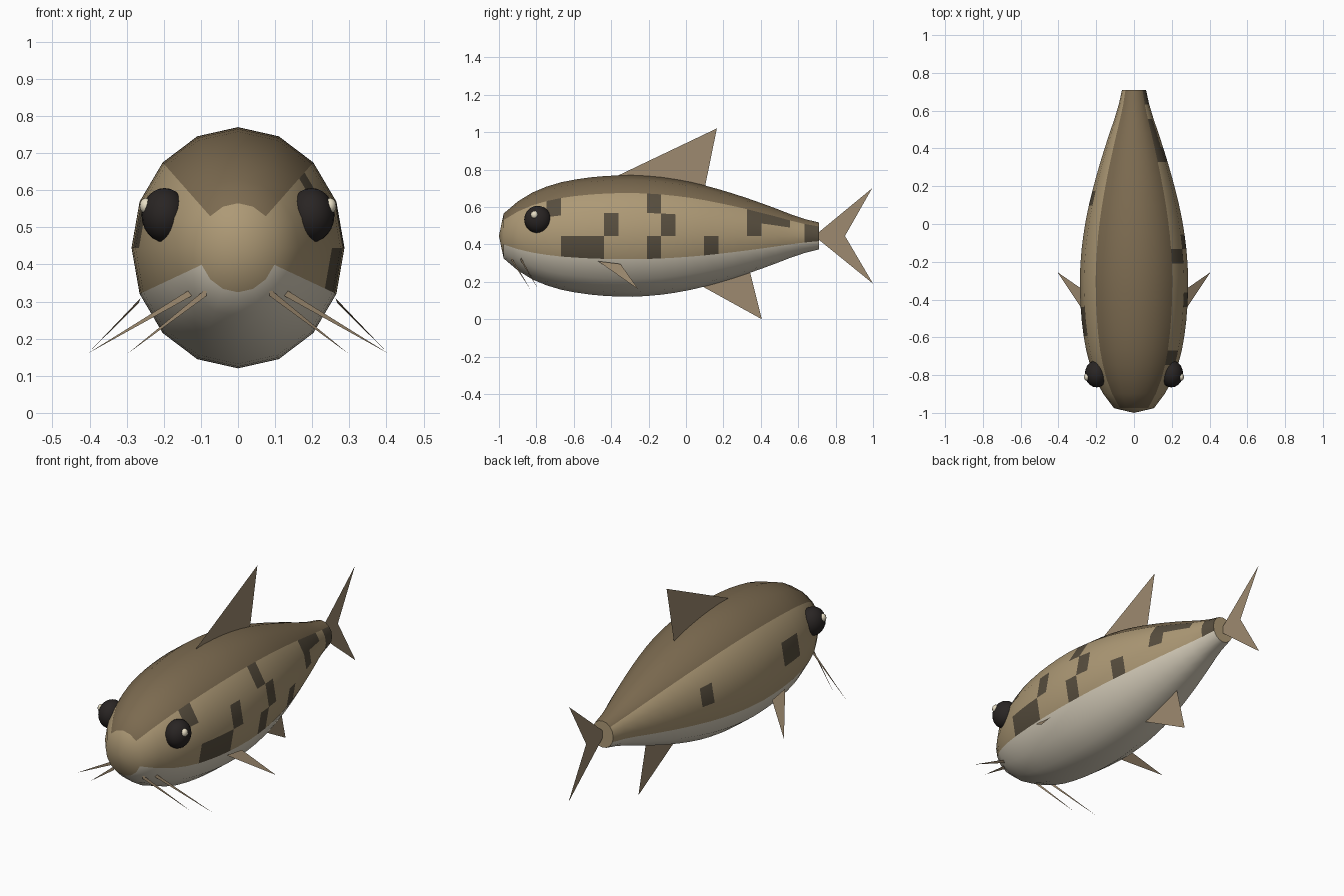
import bpy, bmesh, math

if "Cube" in bpy.data.objects:
    bpy.data.objects.remove(bpy.data.objects["Cube"])


def material(name, rgb):
    m = bpy.data.materials.new(name)
    m.diffuse_color = (*rgb, 1)
    m.use_nodes = True
    m.node_tree.nodes["Principled BSDF"].inputs["Base Color"].default_value = m.diffuse_color
    return m


BACK = material("back_brown", (0.20, 0.145, 0.08))
TAN = material("side_tan", (0.42, 0.32, 0.18))
BELLY = material("belly_cream", (0.68, 0.62, 0.50))
SPOT = material("spot_dark", (0.095, 0.075, 0.048))
FIN = material("fin_tan", (0.34, 0.255, 0.16))
EYE = material("eye_black", (0.022, 0.018, 0.017))
GLINT = material("glint_ivory", (0.80, 0.73, 0.56))


def sheet(name, pieces, mat):
    """Thin flat fins: each piece is one outline."""
    verts, faces = [], []
    for p in pieces:
        faces.append(list(range(len(verts), len(verts) + len(p))))
        verts += p
    me = bpy.data.meshes.new(name)
    me.from_pydata(verts, [], faces)
    me.materials.append(mat)
    ob = bpy.data.objects.new(name, me)
    bpy.context.collection.objects.link(ob)
    return ob


def ball(name, loc, scale, mat, seg, rings):
    bpy.ops.mesh.primitive_uv_sphere_add(segments=seg, ring_count=rings, radius=1, location=loc)
    ob = bpy.context.object
    ob.name = name
    ob.scale = scale
    ob.data.materials.append(mat)
    bpy.ops.object.shade_smooth()


# Body: 16-sided rings along y, closed by a snout fan and a flat tail cap
SIDES, CZ, SQUASH = 16, 0.445, 0.883
Y0, STEP = -0.975, 0.0766
radii = [0.12, 0.185, 0.232, 0.264, 0.287, 0.302, 0.313, 0.320, 0.324, 0.325, 0.321, 0.314,
         0.303, 0.289, 0.271, 0.250, 0.227, 0.202, 0.175, 0.147, 0.117, 0.091, 0.072]
# spots as (ring, strip); strips count clockwise from the top, 2-4 right side, 11-13 left side
spots = {(3, 2), (4, 4), (5, 4), (6, 4), (7, 3), (10, 2), (10, 4), (11, 3), (14, 4),
         (17, 2), (17, 3), (18, 2), (19, 2), (21, 2), (21, 3), (21, 4),
         (5, 12), (6, 12), (14, 12)}
bm = bmesh.new()
rings = []
for i, r in enumerate(radii):
    ring = []
    for k in range(SIDES):
        a = 2 * math.pi * k / SIDES
        ring.append(bm.verts.new((SQUASH * r * math.sin(a), Y0 + STEP * i, CZ + r * math.cos(a))))
    rings.append(ring)
for i in range(len(rings) - 1):
    for k in range(SIDES):
        n = (k + 1) % SIDES
        f = bm.faces.new((rings[i][k], rings[i][n], rings[i + 1][n], rings[i + 1][k]))
        f.smooth = True
        side = min(k, SIDES - 1 - k)
        f.material_index = 0 if side < 2 else 2 if side > 4 else 3 if (i, k) in spots else 1
tip = bm.verts.new((0, -1.0, CZ))
for k in range(SIDES):
    f = bm.faces.new((rings[0][(k + 1) % SIDES], rings[0][k], tip))
    f.smooth = True
    f.material_index = 1
cap = bm.faces.new(rings[-1])
cap.material_index = 1
for e in cap.edges:
    e.smooth = False
bmesh.ops.recalc_face_normals(bm, faces=bm.faces)
me = bpy.data.meshes.new("body")
bm.to_mesh(me)
bm.free()
for m in (BACK, TAN, BELLY, SPOT):
    me.materials.append(m)
bpy.context.collection.objects.link(bpy.data.objects.new("body", me))

# Upright fins on the centre plane
sheet("dorsal_fin", [[(0, -0.37, 0.765), (0, 0.165, 1.02), (0, 0.10, 0.70)]], FIN)
sheet("anal_fin", [[(0, 0.07, 0.185), (0, 0.405, 0.0), (0, 0.335, 0.28)]], FIN)
sheet("tail_fin_upper", [[(0, 0.71, 0.445), (0, 0.71, 0.465), (0, 0.995, 0.70), (0, 0.85, 0.445)]], FIN)
sheet("tail_fin_lower", [[(0, 0.71, 0.445), (0, 0.85, 0.445), (0, 1.0, 0.19), (0, 0.71, 0.425)]], FIN)

# Paired parts: eyes, glints, pectoral fins and barbels
for s, tag in ((1, "right"), (-1, "left")):
    ball("eye_" + tag, (s * 0.198, -0.793, 0.533), (0.062, 0.072, 0.073), EYE, 20, 12)
    ball("eye_glint_" + tag, (s * 0.248, -0.81, 0.558), (0.017, 0.02, 0.021), GLINT, 12, 8)
    sheet("pectoral_fin_" + tag,
          [[(s * 0.262, -0.47, 0.31), (s * 0.268, -0.35, 0.295), (s * 0.405, -0.255, 0.16)]], FIN)
    barbels = []
    for (x, y, z), end in (((0.085, -0.935, 0.325), (0.297, -0.832, 0.16)),
                           ((0.125, -0.885, 0.325), (0.405, -0.79, 0.16))):
        barbels.append([(s * x, y, z + 0.01), (s * x, y, z - 0.01), (s * end[0], end[1], end[2])])
    sheet("barbels_" + tag, barbels, FIN)
